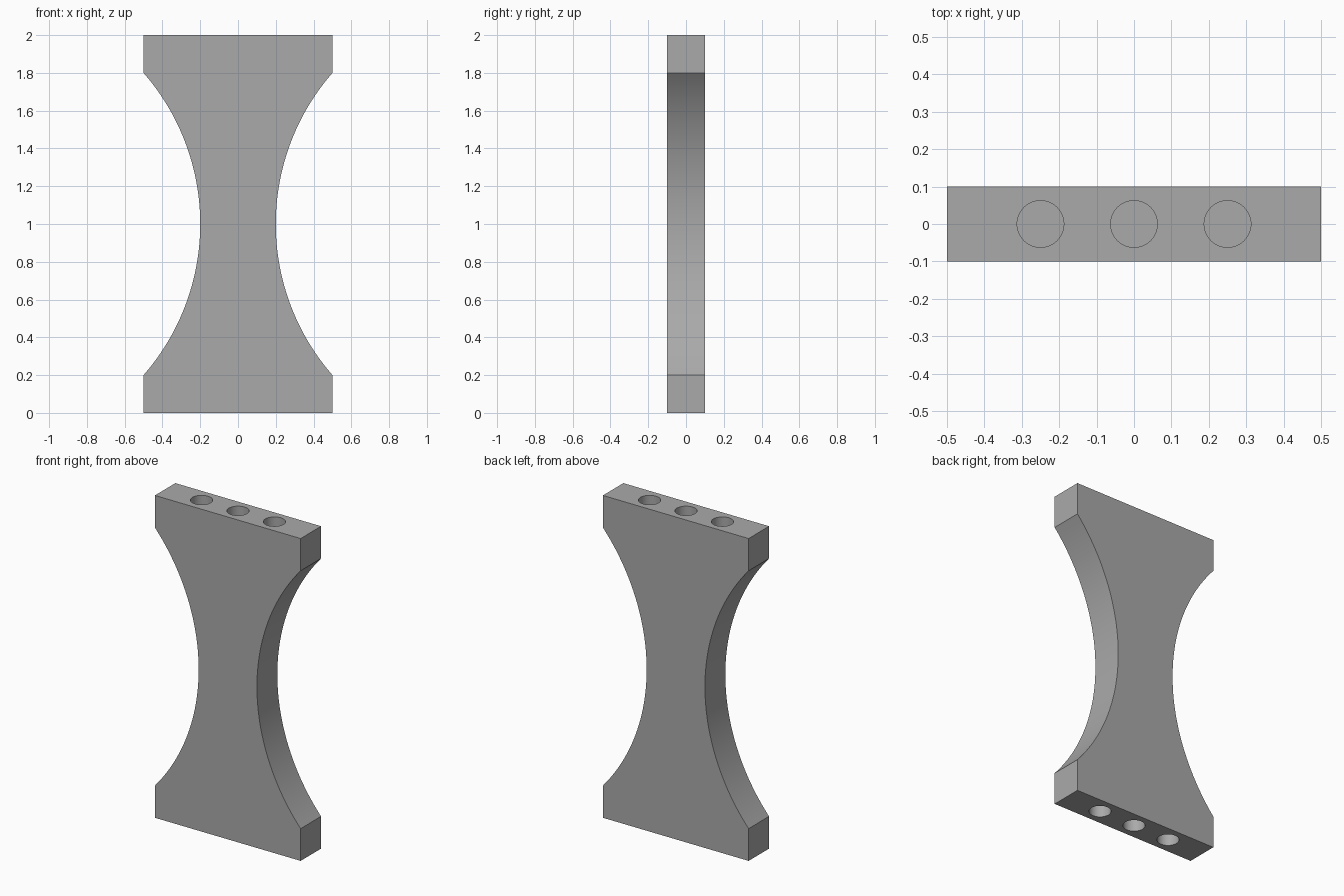
import bpy, bmesh, math

if "Cube" in bpy.data.objects:
    bpy.data.objects.remove(bpy.data.objects["Cube"])

grey = bpy.data.materials.new("plain grey")
grey.diffuse_color = (0.4, 0.4, 0.4, 1)
grey.use_nodes = True
grey.node_tree.nodes["Principled BSDF"].inputs["Base Color"].default_value = grey.diffuse_color

HALF_W, HALF_T, WAIST, HEIGHT, FLANGE = 0.5, 0.1, 0.2, 2.0, 0.2
HOLE_R, HOLE_DEPTH = 0.0625, 0.2
STEPS = 48


def finish(name, bm):
    bmesh.ops.recalc_face_normals(bm, faces=bm.faces)
    mesh = bpy.data.meshes.new(name)
    bm.to_mesh(mesh)
    bm.free()
    mesh.materials.append(grey)
    obj = bpy.data.objects.new(name, mesh)
    bpy.context.collection.objects.link(obj)
    return obj


# Right-hand outline: square ends joined by a circular arc through the waist
half_chord = HEIGHT / 2 - FLANGE
sag = HALF_W - WAIST
radius = (half_chord ** 2 + sag ** 2) / (2 * sag)
sweep = math.asin(half_chord / radius)
right = [(HALF_W, 0)]
for i in range(STEPS + 1):
    a = -sweep + 2 * sweep * i / STEPS
    right.append((WAIST + radius - radius * math.cos(a),
                  HEIGHT / 2 + radius * math.sin(a)))
right.append((HALF_W, HEIGHT))
outline = right + [(-x, z) for x, z in reversed(right)]

# Waisted plate, extruded through its thickness
bm = bmesh.new()
face = bm.faces.new([bm.verts.new((x, -HALF_T, z)) for x, z in outline])
ext = bmesh.ops.extrude_face_region(bm, geom=[face], use_keep_orig=True)
moved = [v for v in ext["geom"] if isinstance(v, bmesh.types.BMVert)]
bmesh.ops.translate(bm, verts=moved, vec=(0, 2 * HALF_T, 0))
plate = finish("waisted_plate", bm)

# Cutter for three blind dowel holes in each end
bm = bmesh.new()
for z in (0, HEIGHT):
    for x in (-0.25, 0, 0.25):
        cyl = bmesh.ops.create_cone(bm, cap_ends=True, segments=48, radius1=HOLE_R,
                                    radius2=HOLE_R, depth=2 * HOLE_DEPTH)
        bmesh.ops.translate(bm, verts=cyl["verts"], vec=(x, 0, z))
cutter = finish("dowel_hole_cutter", bm)

mod = plate.modifiers.new("dowel holes", "BOOLEAN")
mod.operation = "DIFFERENCE"
mod.solver = "EXACT"
mod.object = cutter
bpy.context.view_layer.objects.active = plate
plate.select_set(True)
bpy.ops.object.modifier_apply(modifier=mod.name)
bpy.data.objects.remove(cutter)

bpy.ops.object.shade_smooth_by_angle(angle=math.radians(30))
